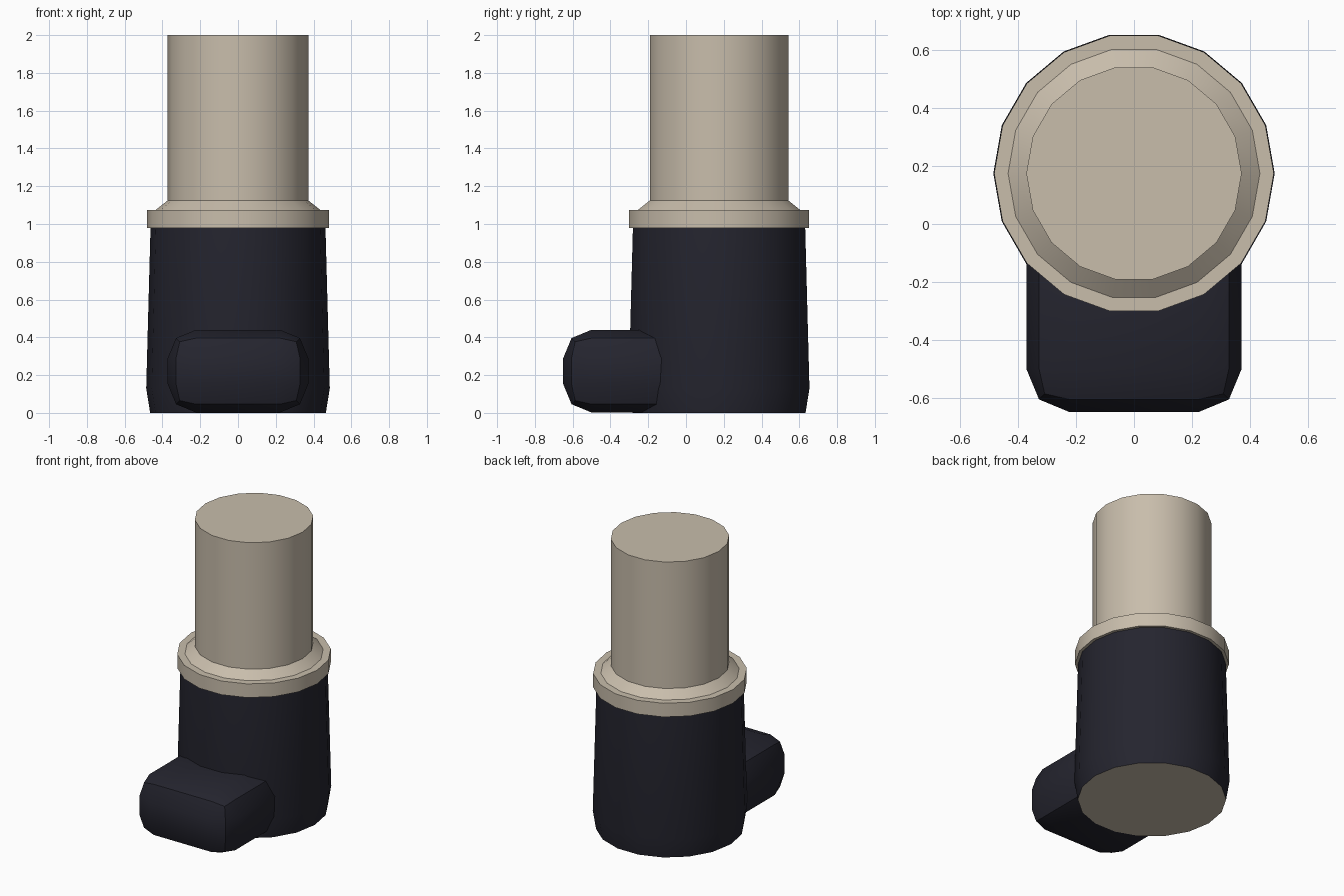
import bpy, bmesh, math

if "Cube" in bpy.data.objects:
    bpy.data.objects.remove(bpy.data.objects["Cube"])

CENTER_Y = 0.175
SIDES = 18


def material(name, color):
    m = bpy.data.materials.new(name)
    m.diffuse_color = (*color, 1.0)
    m.use_nodes = True
    m.node_tree.nodes["Principled BSDF"].inputs["Base Color"].default_value = m.diffuse_color
    return m


tan = material("warm beige", (0.58, 0.51, 0.41))
navy = material("dark navy", (0.018, 0.018, 0.028))


def finish(name, bm, mats):
    bmesh.ops.recalc_face_normals(bm, faces=bm.faces)
    mesh = bpy.data.meshes.new(name)
    bm.to_mesh(mesh)
    bm.free()
    for m in mats:
        mesh.materials.append(m)
    ob = bpy.data.objects.new(name, mesh)
    bpy.context.collection.objects.link(ob)
    bpy.ops.object.select_all(action='DESELECT')
    ob.select_set(True)
    bpy.context.view_layer.objects.active = ob
    bpy.ops.object.shade_smooth_by_angle(angle=math.radians(30))
    return ob


def lathe(name, profile, mats, bottom_mat=0):
    """Stack of rings (radius, z), closed at both ends."""
    bm = bmesh.new()
    rings = []
    for r, z in profile:
        rings.append([bm.verts.new((r * math.cos(math.tau * i / SIDES),
                                    CENTER_Y + r * math.sin(math.tau * i / SIDES), z))
                      for i in range(SIDES)])
    for low, high in zip(rings, rings[1:]):
        for i in range(SIDES):
            j = (i + 1) % SIDES
            bm.faces.new((low[i], low[j], high[j], high[i]))
    bm.faces.new(rings[0]).material_index = bottom_mat
    bm.faces.new(rings[-1])
    return finish(name, bm, mats)


# Boot shaft, flaring towards the ankle, with a beige sole disc
lathe("boot_shaft", [(0.465, 0), (0.486, 0.13), (0.463, 0.985)], [navy, tan], 1)

# Upper leg with the collar round its foot
lathe("leg_and_collar", [(0.483, 0.98), (0.483, 1.075), (0.435, 1.075),
                         (0.372, 1.125), (0.372, 2.0)], [tan])

# Rounded toe block pushing out of the front of the shaft
bm = bmesh.new()
bmesh.ops.create_cube(bm, size=1)
y0, y1, z0, z1 = -0.65, 0.1, 0.002, 0.44
for v in bm.verts:
    v.co = (v.co.x * 0.744, y0 + (v.co.y + 0.5) * (y1 - y0), z0 + (v.co.z + 0.5) * (z1 - z0))
bmesh.ops.bevel(bm, geom=bm.edges[:], offset=0.15, segments=2, profile=0.5, affect='EDGES')
finish("boot_toe", bm, [navy])
